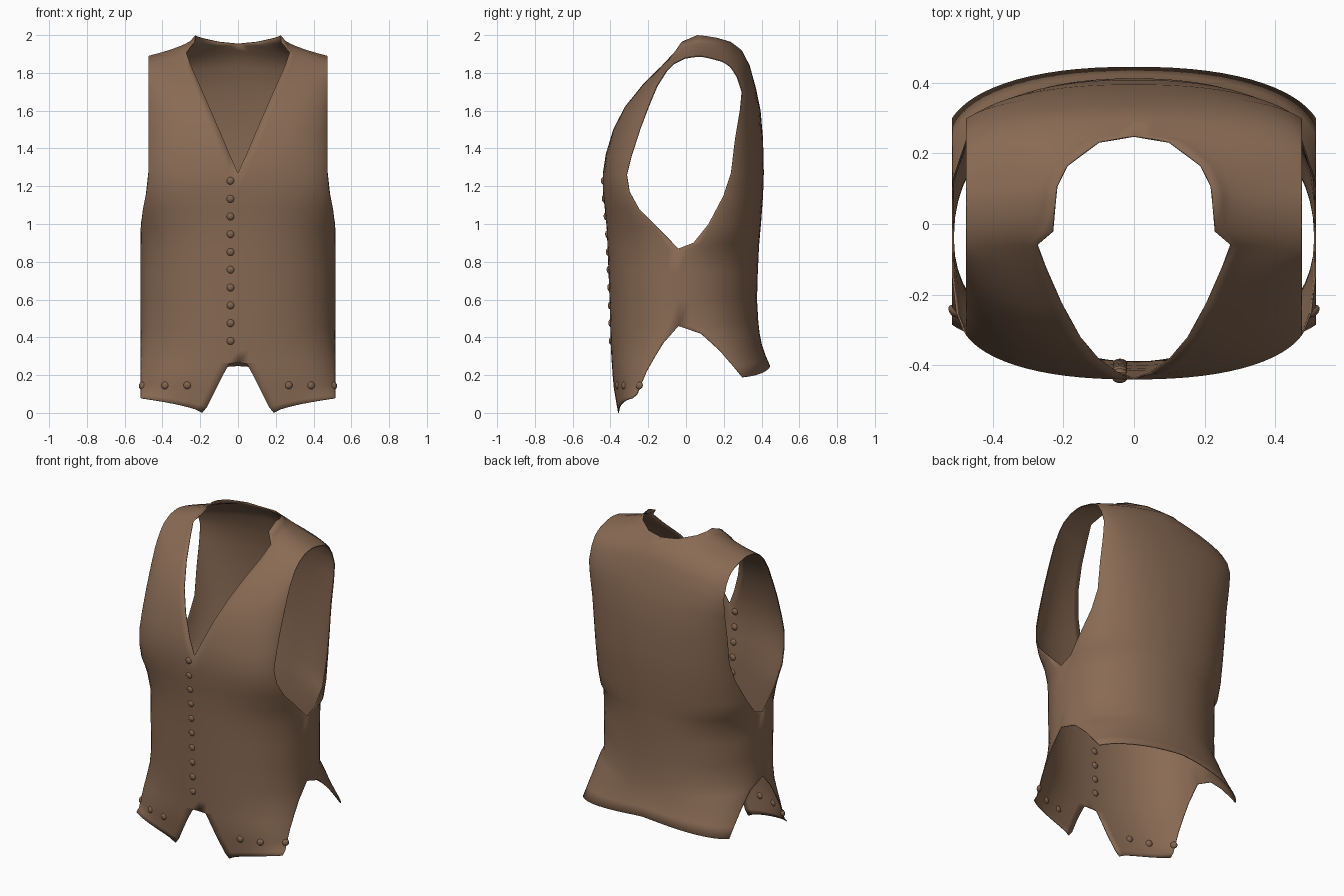
import bpy, bmesh, math
from mathutils import Vector, Matrix
from mathutils.bvhtree import BVHTree

# ---------- materials ----------
def material(name, rgb):
    m = bpy.data.materials.new(name)
    m.diffuse_color = (*rgb, 1)
    return m

cloth = material("brown cloth", (0.25, 0.145, 0.088))
button_mat = material("brown button", (0.22, 0.125, 0.075))

# ---------- panel rows, bottom to top ----------
# inner height, centre depth, side height, side edge depth, inner edge x
FRONT = [
    (0.00, -.365, 0.08, -.285, .190), (0.03, -.370, 0.10, -.260, .165),
    (0.13, -.385, 0.15, -.240, .115), (0.20, -.390, 0.22, -.210, .080),
    (.262, -.393, 0.29, -.170, .045), (.264, -.393, .292, -.169, 0),
    (0.33, -.397, 0.37, -.120, 0), (0.42, -.400, 0.46, -.040, 0),
    (0.60, -.405, 0.60, -.040, 0), (0.74, -.410, 0.74, -.040, 0),
    (0.87, -.415, 0.87, -.040, 0), (0.98, -.420, 0.98, -.150, 0),
    (1.08, -.430, 1.08, -.250, 0), (1.17, -.440, 1.17, -.300, 0),
    (1.27, -.440, 1.26, -.315, 0), (1.37, -.425, 1.36, -.290, .045),
    (1.50, -.388, 1.50, -.245, .100), (1.62, -.330, 1.62, -.200, .152),
    (1.74, -.235, 1.73, -.155, .205), (1.84, -.130, 1.81, -.105, .250),
    (1.91, -.060, 1.85, -.065, .275), (1.965, -.025, 1.88, -.005, .232),
    (2.00, .060, 1.89, .060, .225),
]
BACK = [
    (0.25, .445, 0.19, .300, 0), (0.30, .423, 0.25, .250, 0),
    (0.36, .402, 0.33, .180, 0), (0.42, .390, 0.42, .080, 0),
    (0.48, .383, 0.46, -.040, 0), (0.60, .376, 0.60, -.040, 0),
    (0.74, .380, 0.74, -.040, 0), (0.87, .386, 0.87, -.040, 0),
    (0.90, .388, 0.90, .040, 0), (1.00, .397, 1.00, .120, 0),
    (1.15, .408, 1.15, .200, 0), (1.27, .412, 1.27, .240, 0),
    (1.45, .408, 1.45, .262, 0), (1.60, .395, 1.60, .288, 0),
    (1.72, .370, 1.70, .298, 0), (1.84, .337, 1.78, .272, 0),
    (1.92, .295, 1.83, .240, 0), (1.955, .250, 1.85, .215, 0),
    (1.965, .235, 1.865, .185, .100), (1.985, .170, 1.880, .130, .190),
    (1.995, .110, 1.888, .090, .220), (2.00, .060, 1.89, .060, .225),
]
COLS = 16

def row_points(zi, yc, zo, ye, xi):
    """One row of a half panel, from its inner edge round to the side."""
    blend = min(1, max(0, (zo - 0.98) / 0.28))
    xe = 0.515 - 0.04 * blend * blend * (3 - 2 * blend)
    depth = abs(ye - yc)
    n = 2.3 - min(.13, max(0, depth - .13) * .6)
    k = min(1, .93 + depth * .2)
    bulge = lambda s: 1 - max(0, 1 - (k * s) ** n) ** (1 / n)
    fall = 0.57 + 0.63 * (1 - min(1, xi / .225))
    pts = []
    for i in range(COLS + 1):
        u = 1 - (1 - i / COLS) ** 1.8
        x = xi + (xe - xi) * u
        y = yc + (ye - yc) * bulge(x / xe) / bulge(1)
        pts.append(Vector((x, y, zi + (zo - zi) * u ** fall)))
    return pts

# ---------- waistcoat shell ----------
bm = bmesh.new()
for rows, facing in ((FRONT, 1), (BACK, -1)):
    for side in (1, -1):
        grid = [[bm.verts.new((p.x * side, p.y, p.z)) for p in row_points(*r)]
                for r in rows]
        for a, b in zip(grid, grid[1:]):
            for c in range(COLS):
                quad = [a[c], a[c + 1], b[c + 1], b[c]]
                bm.faces.new(quad if facing * side > 0 else quad[::-1])
bmesh.ops.remove_doubles(bm, verts=bm.verts, dist=0.0008)
bm.normal_update()
surface = BVHTree.FromBMesh(bm)
mesh = bpy.data.meshes.new("waistcoat")
bm.to_mesh(mesh)
bm.free()
mesh.materials.append(cloth)
vest = bpy.data.objects.new("waistcoat", mesh)
bpy.context.collection.objects.link(vest)
bpy.context.view_layer.objects.active = vest
vest.select_set(True)
bpy.ops.object.shade_smooth_by_angle(angle=math.radians(45))
solid = vest.modifiers.new("cloth thickness", 'SOLIDIFY')
solid.thickness = 0.005
solid.offset = -1

# ---------- buttons ----------
def add_buttons(name, spots):
    bm = bmesh.new()
    for spot in spots:
        pos, normal, _, _ = surface.find_nearest(Vector(spot))
        turn = normal.to_track_quat('Z', 'Y').to_matrix().to_4x4()
        place = (Matrix.Translation(pos - normal * .003) @ turn
                 @ Matrix.Diagonal((1, 1, .65, 1)))
        bmesh.ops.create_uvsphere(bm, u_segments=12, v_segments=8,
                                  radius=0.021, matrix=place)
    for f in bm.faces:
        f.smooth = True
    mesh = bpy.data.meshes.new(name)
    bm.to_mesh(mesh)
    bm.free()
    mesh.materials.append(button_mat)
    bpy.context.collection.objects.link(bpy.data.objects.new(name, mesh))

add_buttons("front_buttons", [(-.04, -.42, .38 + i * .0943) for i in range(10)])
add_buttons("hem_buttons", [(s * x, y, .146) for s in (1, -1)
                            for x, y in ((.27, -.367), (.39, -.335), (.512, -.25))])
